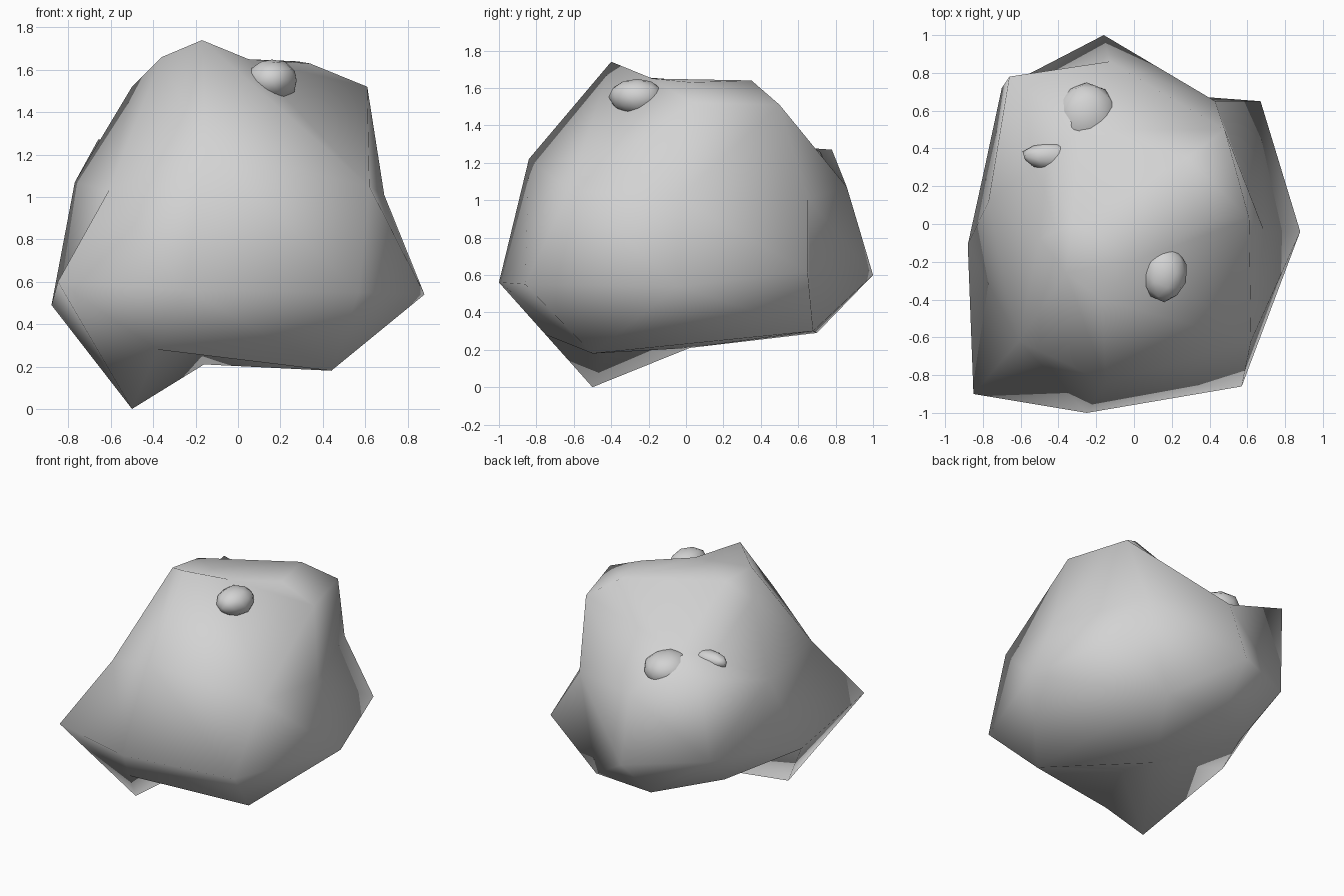
import bpy
import bmesh
import random
from mathutils import Vector

random.seed(4)
cube = bpy.data.objects.get("Cube")
if cube:
    bpy.data.objects.remove(cube, do_unlink=True)

# One grey stone material
stone = bpy.data.materials.new("grey_stone")
stone.use_nodes = True
stone.diffuse_color = (0.65, 0.65, 0.65, 1)
stone.node_tree.nodes["Principled BSDF"].inputs["Base Color"].default_value = stone.diffuse_color


def finish(name, mesh_builder):
    """Turn a bmesh into a smooth shaded stone object."""
    mesh = bpy.data.meshes.new(name)
    bmesh.ops.recalc_face_normals(mesh_builder, faces=mesh_builder.faces)
    for face in mesh_builder.faces:
        face.smooth = True
    mesh_builder.to_mesh(mesh)
    mesh_builder.free()
    mesh.materials.append(stone)
    item = bpy.data.objects.new(name, mesh)
    bpy.context.collection.objects.link(item)
    return item


def boulder(name, corners, centre):
    """Skin the corner points around a centre, keeping hollows as well as bulges."""
    centre = Vector(centre)
    builder = bmesh.new()
    targets = {}
    for corner in corners:
        direction = (Vector(corner) - centre).normalized()
        targets[builder.verts.new(direction)] = Vector(corner)
    bmesh.ops.convex_hull(builder, input=list(builder.verts))
    for vert in builder.verts:
        vert.co = targets[vert]
    return finish(name, builder)


def pebble(name, location, size, roughness):
    """Small rounded lump set into the boulder surface."""
    builder = bmesh.new()
    bmesh.ops.create_icosphere(builder, subdivisions=2, radius=1)
    for vert in builder.verts:
        vert.co *= 1 + random.uniform(-roughness, roughness)
        vert.co = Vector(location) + vert.co * Vector(size)
    return finish(name, builder)


# Corner points of the boulder, from the top down
crown = [
    (-.17, -.4, 1.74), (-.36, -.26, 1.66), (-.5, -.08, 1.52),
    (-.33, 0, 1.64), (.34, .03, 1.63), (.28, .35, 1.64),
    (.61, .03, 1.52), (.48, .5, 1.51), (.05, -.18, 1.65),
    (-.28, .5, 1.29), (-.46, .35, 1.24),
]
shoulder = [
    (-.15, -.84, 1.22), (.62, -.62, 1.05), (.69, -.04, 1.01),
    (.43, .65, 1.01), (-.13, .86, 1.07), (-.66, .78, 1.27),
    (-.77, .12, 1.07), (-.61, -.62, 1.03),
]
waist = [
    (-.85, -.9, .6), (-.25, -1, .56), (.57, -.86, .55),
    (.88, -.04, .54), (.67, .65, .62), (-.16, 1, .6),
    (-.7, .72, .66), (-.79, .3, .6), (-.88, -.11, .49),
]
underside = [
    (-.5, -.5, 0), (.44, -.5, .18), (-.16, .02, .21),
    (.27, .68, .3), (-.2, .7, .29), (-.6, .4, .38),
]
# Front ridge of the pointed foot and the hollow beside it
foot = [(-.38, -.75, .28), (-.19, -.36, .33)]
boulder("boulder", crown + shoulder + waist + underside + foot, (0, 0, .85))

# Lumps breaking through the surface
pebble("front_lump", (.16, -.26, 1.55), (.12, .15, .1), .04)
pebble("back_lump", (-.25, .57, 1.19), (.17, .18, .12), .04)
pebble("side_lump", (-.45, .36, 1.23), (.14, .07, .06), .05)
